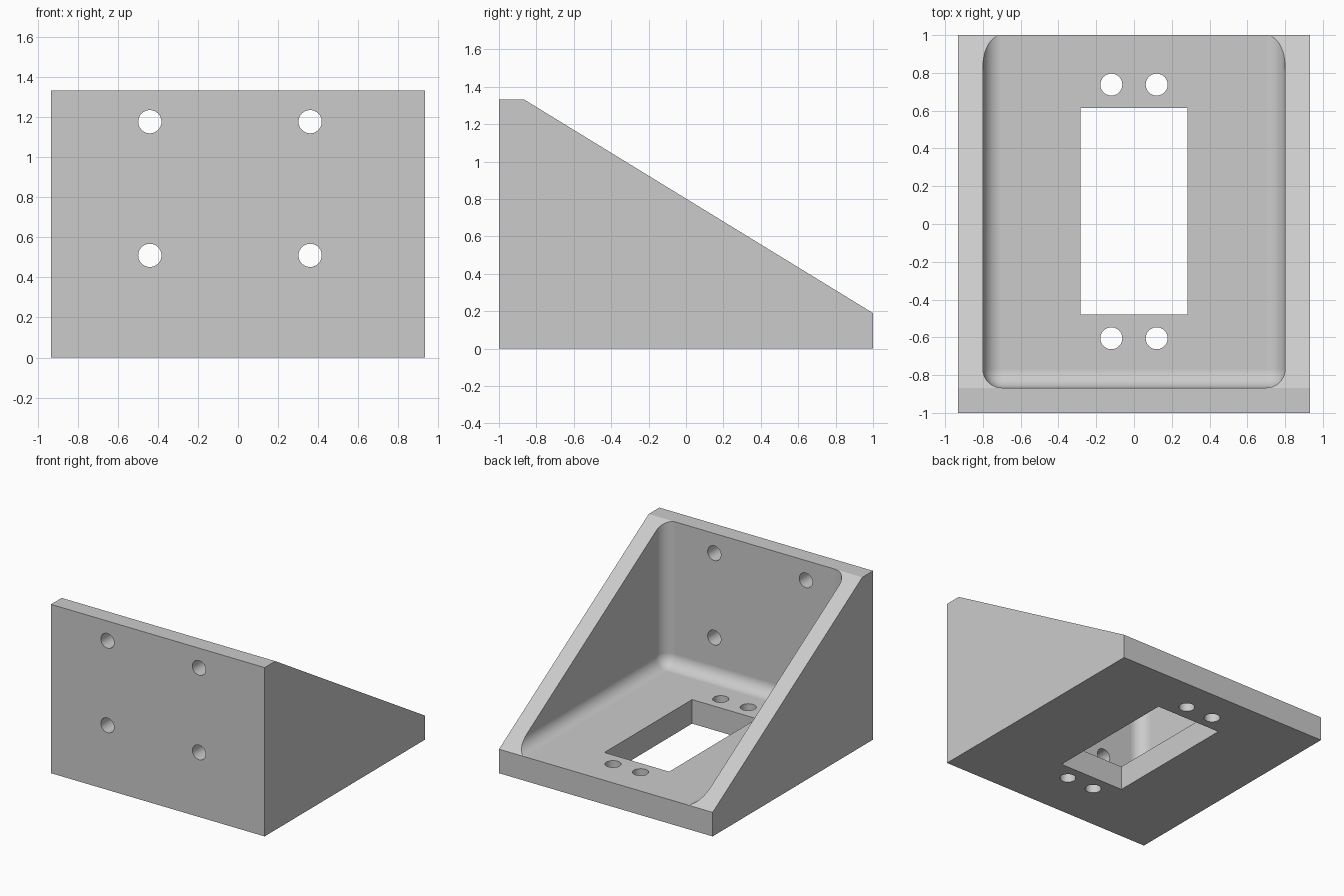
import bpy, bmesh, math
from mathutils import Matrix, Vector

default = bpy.data.objects.get("Cube")
if default:
    bpy.data.objects.remove(default)

HALF_WIDTH, HEIGHT, FLOOR, WALL = 0.933, 1.333, 0.19, 0.133
FILLET, HOLE = 0.1, 0.058

grey = bpy.data.materials.new("grey")
grey.use_nodes = True
colour = (0.6, 0.6, 0.6, 1)
grey.diffuse_color = colour
grey.node_tree.nodes["Principled BSDF"].inputs["Base Color"].default_value = colour


def finish(bm, name):
    bmesh.ops.recalc_face_normals(bm, faces=bm.faces)
    mesh = bpy.data.meshes.new(name)
    bm.to_mesh(mesh)
    bm.free()
    mesh.materials.append(grey)
    obj = bpy.data.objects.new(name, mesh)
    bpy.context.collection.objects.link(obj)
    return obj


def box(bm, low, high):
    low, high = Vector(low), Vector(high)
    bmesh.ops.create_cube(bm, size=1, matrix=Matrix.Translation((low + high) / 2)
                          @ Matrix.Diagonal((*(high - low), 1)))


def drill(bm, location, depth, turn=0):
    bmesh.ops.create_cone(bm, cap_ends=True, segments=40, radius1=HOLE, radius2=HOLE, depth=depth,
                          matrix=Matrix.Translation(location) @ Matrix.Rotation(turn, 4, "X"))


# Solid wedge body from its side profile
bm = bmesh.new()
profile = [(-1, 0), (1, 0), (1, FLOOR), (WALL - 1, HEIGHT), (-1, HEIGHT)]
side = bm.faces.new([bm.verts.new((-HALF_WIDTH, y, z)) for y, z in profile])
extruded = bmesh.ops.extrude_face_region(bm, geom=[side])["geom"]
bmesh.ops.translate(bm, vec=(2 * HALF_WIDTH, 0, 0),
                    verts=[v for v in extruded if isinstance(v, bmesh.types.BMVert)])
bracket = finish(bm, "angle_bracket")

# Rounded pocket, filleted along the floor and the inner corners
bm = bmesh.new()
inner = HALF_WIDTH - WALL
front = WALL - 1
box(bm, (-inner, front, FLOOR), (inner, 2, 2))


def on_rounded_edge(edge):
    mid = (edge.verts[0].co + edge.verts[1].co) / 2
    hits = (abs(mid.x) > inner - 0.01, mid.y < front + 0.01, mid.z < FLOOR + 0.01)
    return sum(hits) == 2


bmesh.ops.bevel(bm, geom=[e for e in bm.edges if on_rounded_edge(e)], offset=FILLET,
                offset_type="OFFSET", segments=10, profile=0.5, affect="EDGES")
pocket = finish(bm, "pocket_cutter")

# Rectangular window, floor holes and wall holes
bm = bmesh.new()
box(bm, (-0.283, -0.48, -0.2), (0.283, 0.614, 0.4))
for x in (-0.12, 0.12):
    for y in (-0.605, 0.738):
        drill(bm, (x, y, 0.1), 0.6)
for x in (-0.44, 0.36):
    for z in (0.51, 1.177):
        drill(bm, (x, -0.95, z), 0.4, math.pi / 2)
openings = finish(bm, "opening_cutter")

# Cut the body and bake the result
for cutter in (pocket, openings):
    cutter.hide_render = True
    cut = bracket.modifiers.new("cut", "BOOLEAN")
    cut.operation, cut.solver, cut.object = "DIFFERENCE", "EXACT", cutter
bpy.context.view_layer.update()
graph = bpy.context.evaluated_depsgraph_get()
result = bpy.data.meshes.new_from_object(bracket.evaluated_get(graph))
bracket.modifiers.clear()
bracket.data = result
result.name = "angle_bracket"
result.materials.clear()
result.materials.append(grey)
for cutter in (pocket, openings):
    bpy.data.objects.remove(cutter)

# Smooth fillets and holes, crisp flats
bpy.ops.object.select_all(action="DESELECT")
bracket.select_set(True)
bpy.context.view_layer.objects.active = bracket
bpy.ops.object.shade_smooth_by_angle(angle=math.radians(25))
weighted = bracket.modifiers.new("flat_faces", "WEIGHTED_NORMAL")
weighted.keep_sharp = True
